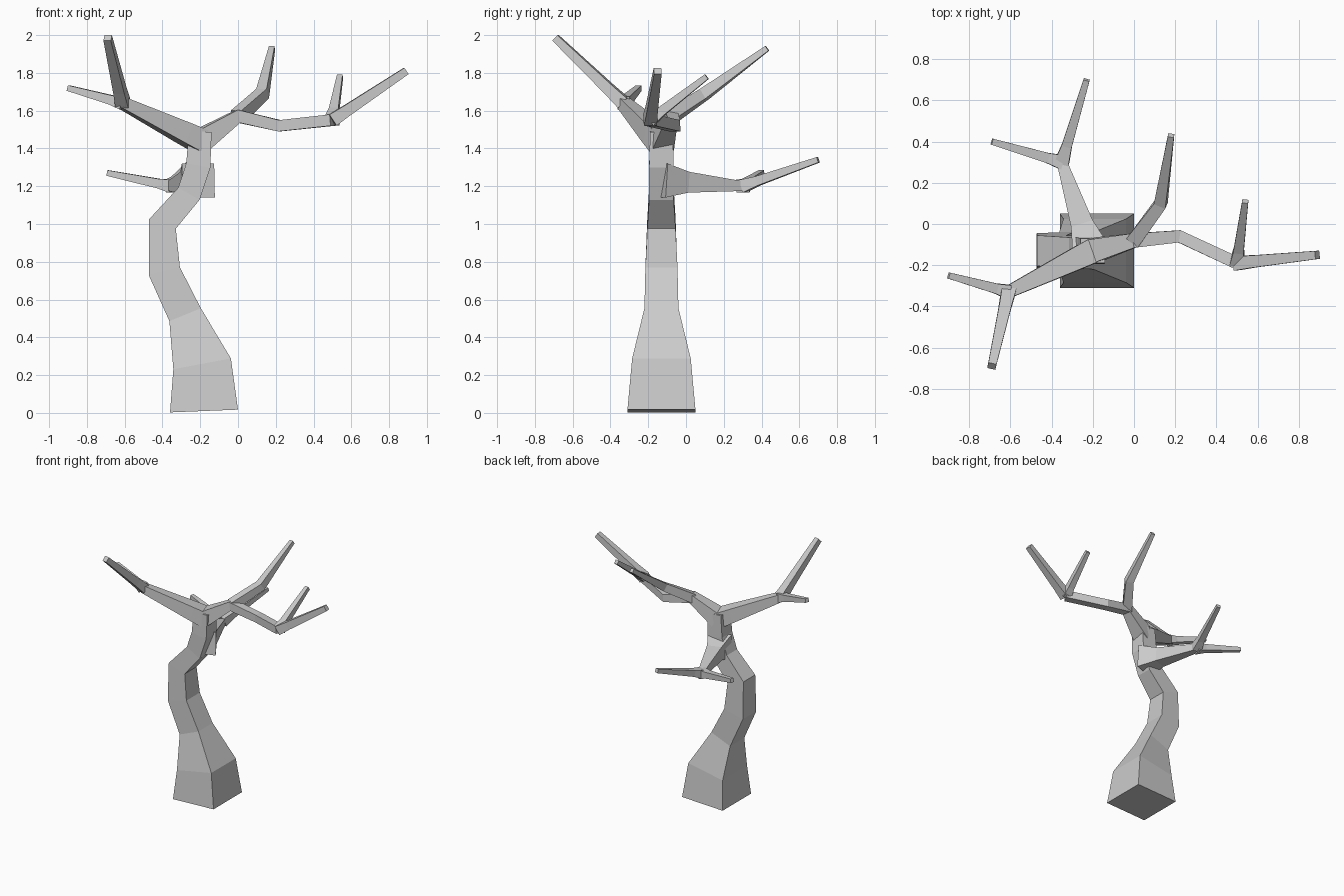
import bpy, bmesh
from mathutils import Vector

cube = bpy.data.objects.get("Cube")
if cube:
    bpy.data.objects.remove(cube, do_unlink=True)

grey = (0.6, 0.6, 0.6, 1)
bark = bpy.data.materials.new("grey_bark")
bark.use_nodes = True
bark.diffuse_color = grey
bark.node_tree.nodes["Principled BSDF"].inputs["Base Color"].default_value = grey

AXIS_X = Vector((1, 0, 0))
AXIS_Z = Vector((0, 0, 1))


def limb(name, points, sizes, reference=AXIS_Z):
    """Sweep a square section along the points, mitred at every bend."""
    bm = bmesh.new()
    steps = [(b - a).normalized() for a, b in zip(points, points[1:])]
    rings = []
    for point, size, before, after in zip(points, sizes, steps[:1] + steps, steps + steps[-1:]):
        along = (before + after).normalized()
        side = along.cross(reference).normalized() * size / 2
        up = side.cross(along)
        corners = (-side - up, side - up, side + up, up - side)
        rings.append([bm.verts.new(point + corner) for corner in corners])
    for lower, upper in zip(rings, rings[1:]):
        for i in range(4):
            bm.faces.new((lower[i - 1], lower[i], upper[i], upper[i - 1]))
    bm.faces.new(rings[0])
    bm.faces.new(rings[-1])
    bmesh.ops.recalc_face_normals(bm, faces=bm.faces[:])
    mesh = bpy.data.meshes.new(name)
    bm.to_mesh(mesh)
    bm.free()
    mesh.materials.append(bark)
    obj = bpy.data.objects.new(name, mesh)
    bpy.context.collection.objects.link(obj)


def twig(name, joint, tip, tip_size=0.03):
    """Straight shoot with a flared collar where it leaves the joint."""
    collar = joint.lerp(tip, 0.2)
    limb(name, [joint, collar, tip], [0.07, tip_size + 0.02, tip_size])


# Trunk bends only sideways: x, z and thickness at each bend
bends = [(-0.18, 0.01, 0.36), (-0.19, 0.26, 0.31), (-0.28, 0.52, 0.18),
         (-0.39, 0.75, 0.17), (-0.4, 1, 0.15), (-0.26, 1.16, 0.13),
         (-0.21, 1.31, 0.13), (-0.2, 1.49, 0.12)]
trunk_y = -0.13
limb("trunk", [Vector((x, trunk_y, z)) for x, z, size in bends],
     [size for x, z, size in bends], AXIS_X)

# Joints shared by the branches
crown = Vector((-0.2, trunk_y, 1.44))
knot = Vector((-0.21, trunk_y, 1.23))
shoulder = Vector((0, -0.08, 1.57))
right_fork = Vector((-0.61, -0.33, 1.64))
left_fork = Vector((0.5, -0.19, 1.55))
rear_fork = Vector((-0.35, 0.3, 1.2))

# Right branch
limb("right_branch", [crown, crown.lerp(right_fork, 0.2), right_fork], [0.12, 0.11, 0.06])
twig("right_upper_twig", right_fork, Vector((-0.69, -0.69, 1.985)), 0.04)
twig("right_side_twig", right_fork, Vector((-0.9, -0.25, 1.72)))

# Left branch
dip = Vector((0.22, -0.06, 1.52))
limb("left_branch", [crown, shoulder, dip, left_fork], [0.12, 0.07, 0.06, 0.06])
twig("left_end_twig", left_fork, Vector((0.89, -0.15, 1.81)), 0.04)
twig("left_outer_twig", left_fork, Vector((0.54, 0.11, 1.78)))
elbow = Vector((0.13, 0.1, 1.69))
limb("left_rear_twig", [shoulder, elbow, Vector((0.18, 0.43, 1.93))], [0.07, 0.06, 0.03])

# Low rear branch
limb("rear_branch", [knot, knot.lerp(rear_fork, 0.3), rear_fork], [0.18, 0.11, 0.05])
twig("rear_long_twig", rear_fork, Vector((-0.23, 0.7, 1.34)))
twig("rear_side_twig", rear_fork, Vector((-0.69, 0.4, 1.27)))
